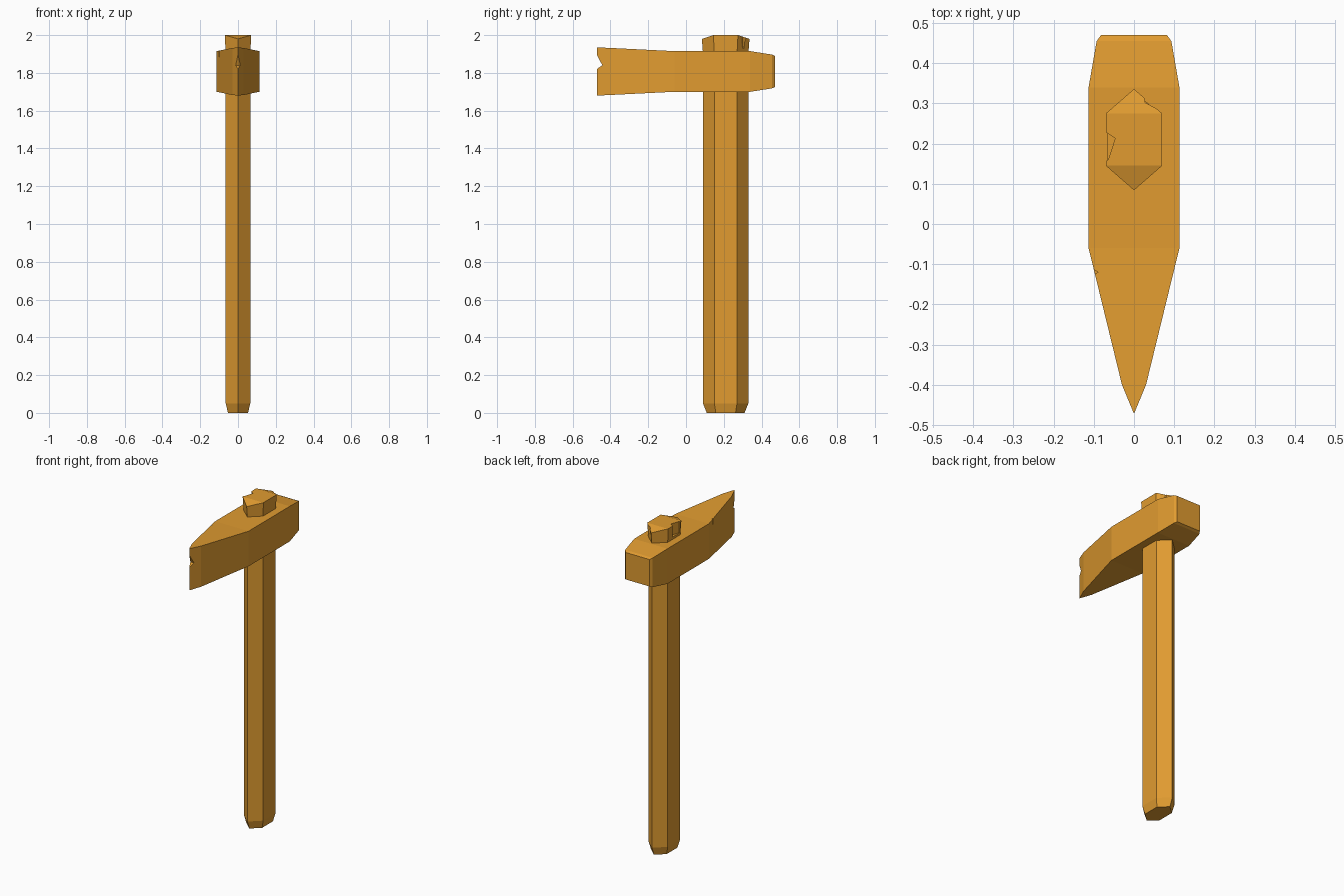
import bpy
import bmesh

if "Cube" in bpy.data.objects:
    bpy.data.objects.remove(bpy.data.objects["Cube"], do_unlink=True)

wood = bpy.data.materials.new("warm_wood")
wood.use_nodes = True
wood.diffuse_color = (0.75, 0.33, 0.03, 1)
wood.node_tree.nodes["Principled BSDF"].inputs["Base Color"].default_value = wood.diffuse_color


def loft(name, rings):
    """Skin equal-length rings of points and cap both ends."""
    bm = bmesh.new()
    loops = [[bm.verts.new(p) for p in ring] for ring in rings]
    n = len(loops[0])
    for a, b in zip(loops, loops[1:]):
        for i in range(n):
            j = (i + 1) % n
            bm.faces.new((a[i], a[j], b[j], b[i]))
    bm.faces.new(loops[0])
    bm.faces.new(loops[-1])
    bmesh.ops.remove_doubles(bm, verts=bm.verts, dist=0.0001)
    bmesh.ops.recalc_face_normals(bm, faces=bm.faces)
    mesh = bpy.data.meshes.new(name)
    bm.to_mesh(mesh)
    bm.free()
    mesh.materials.append(wood)
    obj = bpy.data.objects.new(name, mesh)
    bpy.context.collection.objects.link(obj)
    return obj


def nick(obj, rings):
    """Carve a small chip out of a part."""
    cutter = loft("chip_cutter", rings)
    cutter.hide_render = True
    mod = obj.modifiers.new("chip", "BOOLEAN")
    mod.operation = "DIFFERENCE"
    mod.solver = "EXACT"
    mod.object = cutter
    bpy.context.view_layer.objects.active = obj
    bpy.ops.object.modifier_apply(modifier=mod.name)
    bpy.data.objects.remove(cutter, do_unlink=True)


def prism(points, low, high):
    return [[(x, y, z) for x, y in points] for z in (low, high)]


# Hammer head: half width and height range along its length
def head_ring(y, w, low, high):
    return [(-w, y, low), (w, y, low), (w, y, high), (-w, y, high)]


head = loft("hammer_head", [head_ring(*s) for s in (
    (-0.47, 0.001, 1.68, 1.935),
    (-0.4, 0.03, 1.683, 1.932),
    (-0.06, 0.113, 1.7, 1.915),
    (0.34, 0.113, 1.7, 1.915),
    (0.455, 0.093, 1.718, 1.897),
    (0.47, 0.082, 1.725, 1.89))])

# Notch in the cutting edge
nick(head, [[(x, -0.48, 1.912), (x, -0.443, 1.84), (x, -0.48, 1.815)] for x in (-0.1, 0.1)])
# Chip on the upper right edge
nick(head, prism([(-0.12, -0.10), (-0.09, -0.12), (-0.12, -0.14)], 1.885, 1.95))


# Six-sided handle, pointed to the front and back
def handle_ring(w, flat, tip, z, tip_z):
    return [(0, 0.21 - tip, tip_z), (w, 0.21 - flat, z), (w, 0.21 + flat, z),
            (0, 0.21 + tip, tip_z), (-w, 0.21 + flat, z), (-w, 0.21 - flat, z)]


def close_cap(obj):
    """Split the folded top into a flat middle and two sloping tips."""
    bm = bmesh.new()
    bm.from_mesh(obj.data)
    top = max(bm.faces, key=lambda f: f.calc_center_median().z)
    pairs = [sorted((v for v in top.verts if abs(v.co.x) > 0.01 and (v.co.y > 0.21) == back),
                    key=lambda v: v.co.x) for back in (False, True)]
    bmesh.ops.connect_verts(bm, verts=pairs[0])
    bmesh.ops.connect_verts(bm, verts=pairs[1])
    bm.to_mesh(obj.data)
    bm.free()


handle = loft("handle", [handle_ring(*s) for s in (
    (0.053, 0.052, 0.1, 0, 0),
    (0.065, 0.06, 0.12, 0.05, 0.05),
    (0.065, 0.06, 0.12, 1.9, 1.9),
    (0.07, 0.065, 0.126, 2.0, 1.98))])
close_cap(handle)

# Chips on the handle top
nick(handle, prism([(-0.08, 0.235), (-0.047, 0.213), (-0.064, 0.16), (-0.08, 0.15)], 1.93, 2.05))
nick(handle, prism([(0.023, 0.33), (0.028, 0.302), (0.062, 0.284), (0.07, 0.31)], 1.93, 2.05))
# Narrow cracks low on the right side
for low, high in ((0.15, 0.42), (0.55, 0.64)):
    nick(handle, prism([(-0.08, 0.186), (-0.055, 0.19), (-0.08, 0.194)], low, high))
